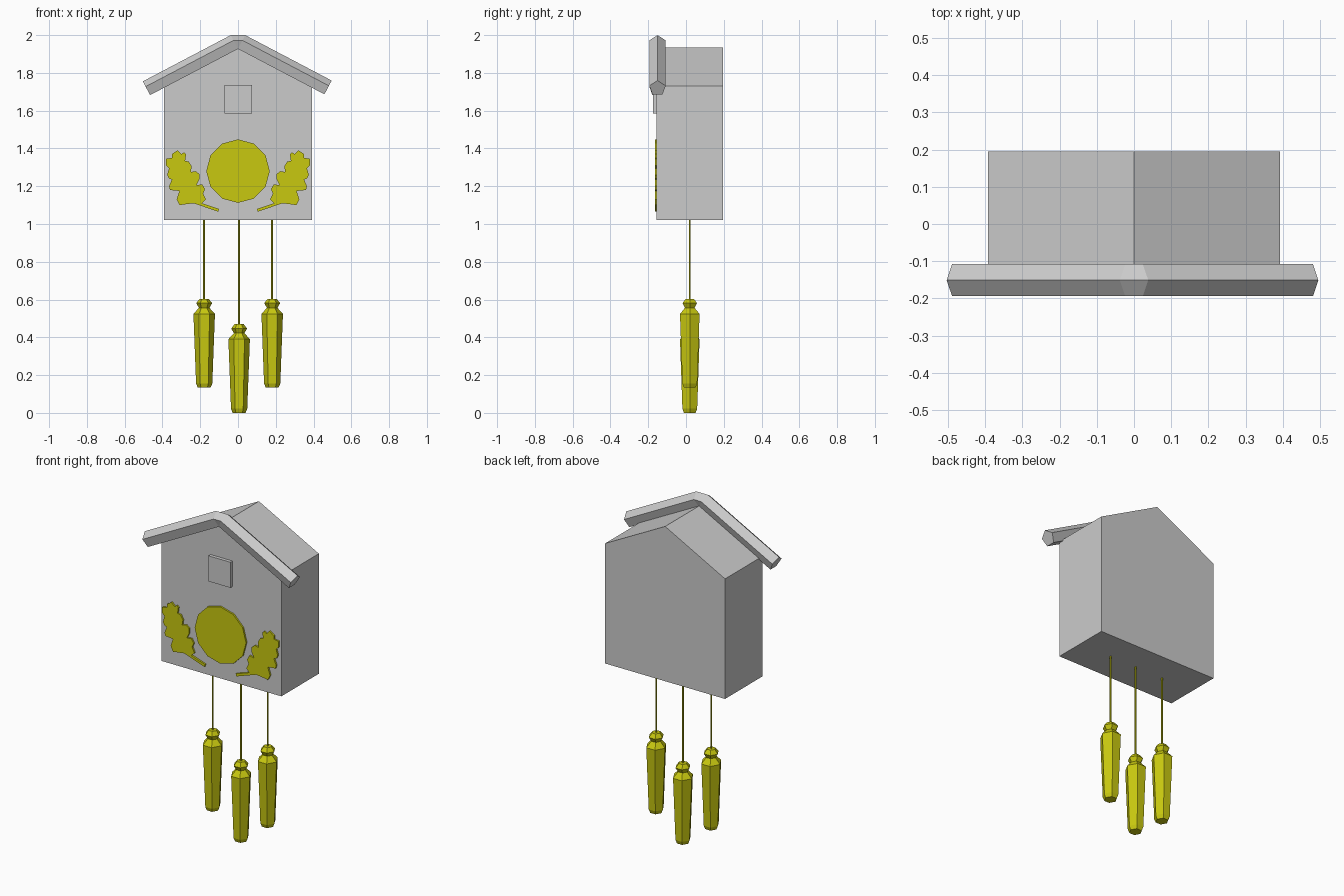
import bpy, bmesh
from math import sin, cos, pi
from mathutils import Vector

default = bpy.data.objects.get("Cube")
if default:
    bpy.data.objects.remove(default, do_unlink=True)


def make_material(name, colour):
    mat = bpy.data.materials.new(name)
    mat.use_nodes = True
    mat.diffuse_color = colour
    mat.node_tree.nodes["Principled BSDF"].inputs["Base Color"].default_value = colour
    return mat


GREY = make_material("light grey", (0.6, 0.6, 0.6, 1))
YELLOW = make_material("yellow", (0.58, 0.58, 0.005, 1))


def finish(bm, name, material):
    bmesh.ops.recalc_face_normals(bm, faces=bm.faces)
    mesh = bpy.data.meshes.new(name)
    bm.to_mesh(mesh)
    bm.free()
    mesh.materials.append(material)
    obj = bpy.data.objects.new(name, mesh)
    bpy.context.collection.objects.link(obj)
    return obj


def extrude_outline(name, outline, front, back, material):
    """Extrude an (x, z) outline along y."""
    bm = bmesh.new()
    face = bm.faces.new([bm.verts.new((x, front, z)) for x, z in outline])
    extruded = bmesh.ops.extrude_face_region(bm, geom=[face])["geom"]
    moved = [v for v in extruded if isinstance(v, bmesh.types.BMVert)]
    bmesh.ops.translate(bm, verts=moved, vec=(0, back - front, 0))
    return finish(bm, name, material)


def loft(name, rings, material):
    """Skin a list of equal-sized point rings and cap both ends."""
    bm = bmesh.new()
    loops = [[bm.verts.new(p) for p in ring] for ring in rings]
    count = len(loops[0])
    for a, b in zip(loops, loops[1:]):
        for i in range(count):
            j = (i + 1) % count
            if a[i] is b[i]:
                continue
            bm.faces.new((a[i], a[j], b[j], b[i]))
    bm.faces.new(loops[0])
    bm.faces.new(loops[-1])
    bmesh.ops.remove_doubles(bm, verts=bm.verts, dist=0.0001)
    return finish(bm, name, material)


def lathe(name, profile, sides, x, y, material):
    rings = []
    for radius, z in profile:
        angles = [2 * pi * i / sides for i in range(sides)]
        rings.append([(x + radius * cos(a), y + radius * 1.05 * sin(a), z) for a in angles])
    return loft(name, rings, material)


# House-shaped case
FRONT, BACK = -0.155, 0.195
case = [(-0.392, 1.02), (0.392, 1.02), (0.392, 1.73), (0, 1.935), (-0.392, 1.73)]
extrude_outline("case", case, FRONT, BACK, GREY)

# Gable trim: a five-sided bar bent over the ridge
BAR = 0.0455


def bar_ring(side, length):
    along = Vector((side * 0.885, 0, -0.465))
    normal = Vector((side * 0.465, 0, 0.885))
    corner = Vector((0, -0.151, 1.927)) + along * length
    ring = []
    for i in range(5):
        a = 2 * pi * i / 5
        ring.append(corner + normal * BAR * (cos(a) + cos(pi / 5)) + Vector((0, BAR * sin(a), 0)))
    return ring


loft("gable_trim", [bar_ring(-1, 0.526), bar_ring(-1, 0), bar_ring(1, 0), bar_ring(1, 0.517)], GREY)

# Small door
door = [(-0.071, 1.584), (0.073, 1.584), (0.073, 1.735), (-0.071, 1.735)]
extrude_outline("bird_door", door, -0.175, FRONT, GREY)

# Clock dial
dial = [(0.168 * cos(pi * i / 6), 1.28 + 0.168 * sin(pi * i / 6)) for i in range(12)]
extrude_outline("dial", dial, -0.165, FRONT, YELLOW)

# Lobed leaves, mirrored; outline in steps of 1/200 from the stem tip
leaf = [(1, 1), (0, 4), (18, 10), (14, 14), (17, 20), (15, 25), (18, 30), (24, 29),
        (21, 35), (21, 41), (25, 44), (30, 43), (29, 49), (32, 54), (36, 55), (35, 62),
        (37, 64), (40, 62), (44, 66), (50, 62), (50, 58), (56, 57), (56, 50), (53, 47),
        (55, 40), (53, 36), (50, 35), (53, 28), (52, 24), (42, 23), (45, 14), (42, 8),
        (35, 9), (27, 10)]
for label, side in (("left", 1), ("right", -1)):
    outline = [(side * (0.1 + u / 200), 1.06 + v / 200) for u, v in leaf]
    extrude_outline(label + "_leaf", outline, -0.165, FRONT, YELLOW)

# Hanging weights and their cords
weight = [(0.024, 0.47), (0.042, 0.447), (0.028, 0.422), (0.057, 0.39),
          (0.043, 0.022), (0.034, 0)]
HANG_Y = 0.02
for label, x, base in (("right", -0.179, 0.134), ("middle", 0.006, 0), ("left", 0.181, 0.134)):
    profile = [(r, z + base) for r, z in weight]
    lathe(label + "_weight", profile, 6, x, HANG_Y, YELLOW)
    cord = [(0.005, 1.03), (0.005, base + 0.46)]
    lathe(label + "_cord", cord, 6, x, HANG_Y, YELLOW)
